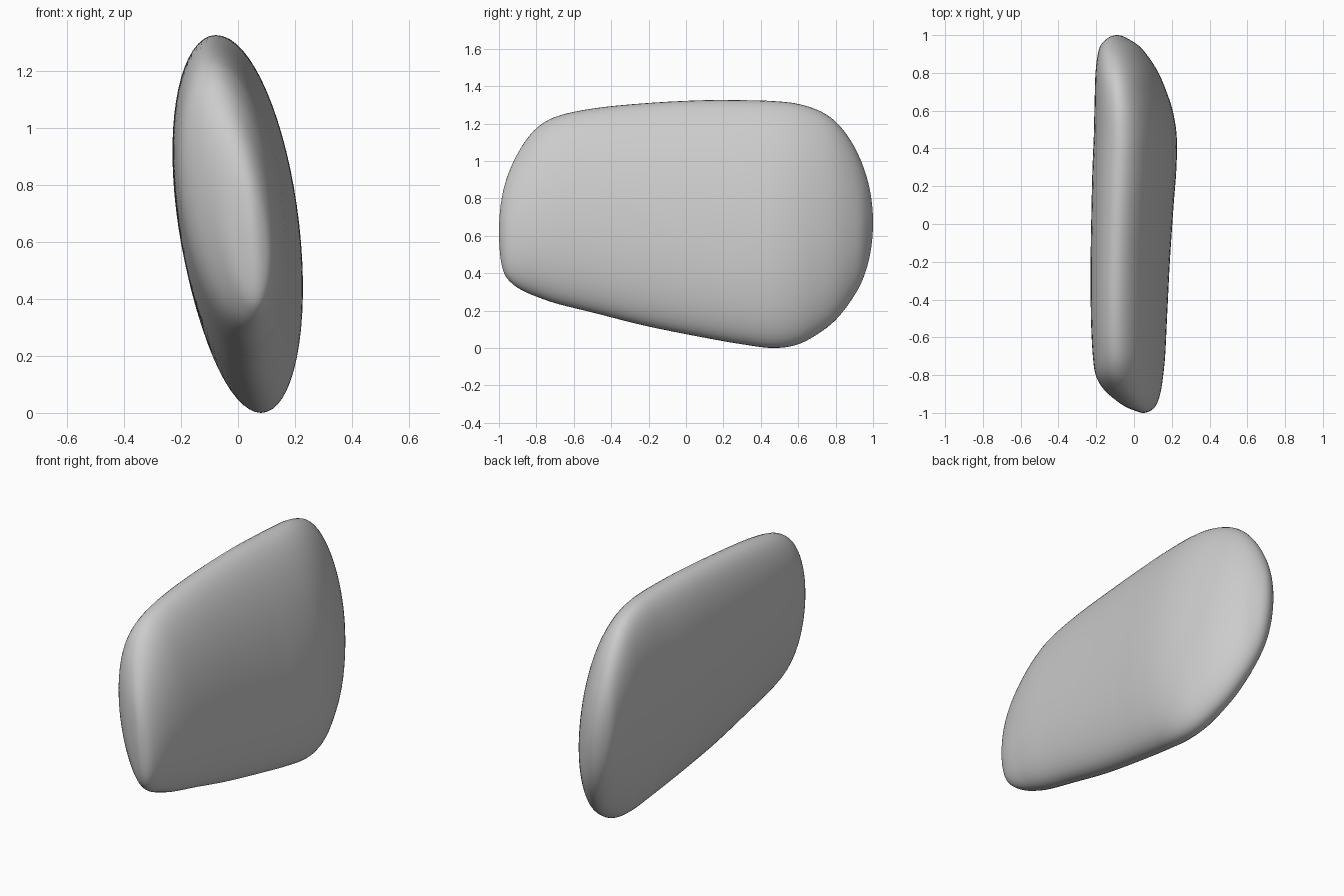
import bpy, bmesh
from math import sin, cos, acos, pi, sqrt

if "Cube" in bpy.data.objects:
    bpy.data.objects.remove(bpy.data.objects["Cube"])

# Cross-section stations: y, left x, right x, top z, bottom z
STATIONS = [
    (-1.0, .05, .05, .62, .62), (-.99, .01, .085, .77, .47),
    (-.97, -.04, .11, .87, .395), (-.93, -.10, .13, .98, .345),
    (-.87, -.165, .145, 1.09, .305), (-.8, -.203, .155, 1.175, .275),
    (-.7, -.218, .165, 1.235, .24), (-.5, -.228, .175, 1.28, .19),
    (-.2, -.23, .19, 1.31, .115), (.1, -.225, .21, 1.325, .055),
    (.3, -.22, .225, 1.325, .02), (.47, -.213, .226, 1.32, 0),
    (.6, -.21, .205, 1.305, .02), (.72, -.207, .165, 1.265, .085),
    (.8, -.204, .13, 1.21, .15), (.88, -.195, .08, 1.11, .25),
    (.94, -.18, .03, .99, .355), (.98, -.145, -.03, .86, .48),
    (1.0, -.09, -.09, .67, .67),
]
TILT = -.34      # lean of each elliptical section
RINGS, SIDES = 96, 64
T = [acos(-s[0]) for s in STATIONS]


def slope(i, c):
    a, b = max(i - 1, 0), min(i + 1, len(T) - 1)
    return (STATIONS[b][c] - STATIONS[a][c]) / (T[b] - T[a])


def sample(t, c):
    """Smooth interpolation of one station column."""
    i = max(k for k in range(len(T) - 1) if T[k] <= t)
    h = T[i + 1] - T[i]
    u = (t - T[i]) / h
    return ((2*u**3 - 3*u**2 + 1) * STATIONS[i][c] + (u**3 - 2*u**2 + u) * h * slope(i, c)
            + (3*u**2 - 2*u**3) * STATIONS[i+1][c] + (u**3 - u**2) * h * slope(i+1, c))


# Rounded slab lofted along y
bm = bmesh.new()
rings = []
for k in range(1, RINGS):
    t = pi * k / RINGS
    xl, xr, zt, zb = (sample(t, c) for c in range(1, 5))
    ring = []
    for j in range(SIDES):
        a = 2 * pi * j / SIDES
        x = (xl + xr) / 2 + (xr - xl) / 2 * (TILT * sin(a) + sqrt(1 - TILT**2) * cos(a))
        z = (zt + zb) / 2 + (zt - zb) / 2 * sin(a)
        ring.append(bm.verts.new((x, -cos(t), z)))
    rings.append(ring)
for r0, r1 in zip(rings, rings[1:]):
    for j in range(SIDES):
        n = (j + 1) % SIDES
        bm.faces.new((r0[j], r0[n], r1[n], r1[j]))

# Close both ends
for ring, s in ((rings[0], STATIONS[0]), (rings[-1], STATIONS[-1])):
    tip = bm.verts.new((s[1], s[0], s[3]))
    for j in range(SIDES):
        bm.faces.new((ring[j], ring[(j + 1) % SIDES], tip))
bmesh.ops.recalc_face_normals(bm, faces=bm.faces)
for f in bm.faces:
    f.smooth = True
mesh = bpy.data.meshes.new("rounded_slab")
bm.to_mesh(mesh)
bm.free()
slab = bpy.data.objects.new("rounded_slab", mesh)
bpy.context.collection.objects.link(slab)
